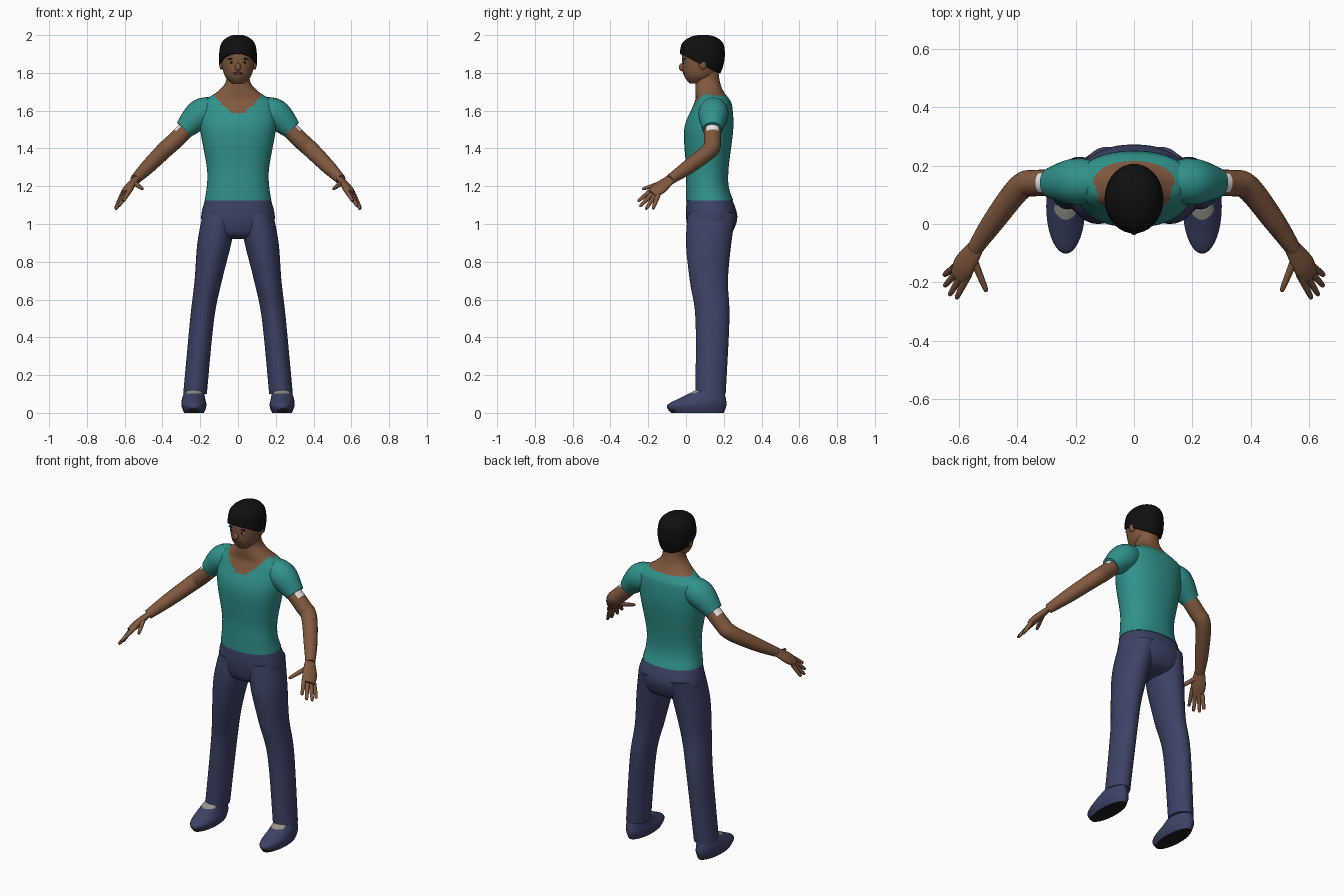
import bpy, bmesh, math
from mathutils import Vector

if "Cube" in bpy.data.objects:
    bpy.data.objects.remove(bpy.data.objects["Cube"], do_unlink=True)


def material(name, *rgb):
    m = bpy.data.materials.new(name)
    m.use_nodes = True
    m.diffuse_color = (*rgb, 1)
    m.node_tree.nodes["Principled BSDF"].inputs["Base Color"].default_value = (*rgb, 1)
    return m


teal = material("teal_shirt", .03, .29, .26)
denim = material("navy_denim", .045, .055, .13)
skin = material("brown_skin", .22, .1, .05)
black = material("black_hair", .005, .005, .005)
sole = material("dark_sole", .014, .012, .012)
white = material("white_band", .9, .9, .9)
lips = material("dark_lips", .1, .04, .03)
grey = material("grey_trim", .3, .3, .26)


def finish(name, bm, mats, rule=None, paired=False):
    """Shade the mesh, colour it by rule and make one object, or a left and right one."""
    bm.normal_update()
    for face in bm.faces:
        face.smooth = True
        if rule:
            face.material_index = rule(face.calc_center_median(), face.normal)
    for edge in bm.edges:
        edge.smooth = edge.calc_face_angle(0) < .9
    for prefix in ("left_", "right_") if paired else ("",):
        if prefix == "right_":
            for v in bm.verts:
                v.co.x *= -1
            bmesh.ops.reverse_faces(bm, faces=bm.faces)
        mesh = bpy.data.meshes.new(prefix + name)
        bm.to_mesh(mesh)
        for m in mats:
            mesh.materials.append(m)
        ob = bpy.data.objects.new(prefix + name, mesh)
        bpy.context.collection.objects.link(ob)
    bm.free()
    return ob


def spline(keys, steps):
    """Smooth curve through tuples of numbers."""
    padded = [keys[0], *keys, keys[-1]]
    out = []
    for i in range(len(keys) - 1):
        for s in range(steps):
            t = s / steps
            out.append([b + t / 2 * (c - a + t * (2 * a - 5 * b + 4 * c - d + t * (3 * (b - c) + d - a)))
                        for a, b, c, d in zip(*padded[i:i + 4])])
    return out + [list(keys[-1])]


def skin_rings(rings, sides, power=1):
    """Bridge rings given as (centre, half axis, half axis) and cap both ends."""
    bm = bmesh.new()
    loops = []
    for centre, u, v in rings:
        loop = []
        for i in range(sides):
            angle = math.tau * i / sides
            c, s = (math.copysign(abs(w) ** power, w) for w in (math.cos(angle), math.sin(angle)))
            loop.append(bm.verts.new(centre + u * c + v * s))
        loops.append(loop)
    for p, q in zip(loops, loops[1:]):
        for i in range(sides):
            bm.faces.new((p[i - 1], p[i], q[i], q[i - 1]))
    bm.faces.new(loops[0])
    bm.faces.new(loops[-1])
    bmesh.ops.recalc_face_normals(bm, faces=bm.faces)
    return bm


def stack(keys, sides=36, steps=6, power=1):
    """Level slices: height, low x, high x, front y, back y."""
    rings = [(Vector((left + right, front + back, z * 2)) / 2, Vector((right - left, 0, 0)) / 2,
              Vector((0, back - front, 0)) / 2) for z, left, right, front, back in spline(keys, steps)]
    return skin_rings(rings, sides, power)


def centred(*keys):
    """Slices symmetric in x: height, half width, front y, back y."""
    return [(z, -half, half, front, back) for z, half, front, back in keys]


def limb(keys, ref=(0, 1, 0), flat=1, sides=24, steps=7):
    """Tube along a path of x, y, z, radius; flat thins it across ref."""
    points = spline(keys, steps)
    places = [Vector(p[:3]) for p in points]
    rings = []
    for i, place in enumerate(places):
        along = places[min(i + 1, len(places) - 1)] - places[max(i - 1, 0)]
        along.normalize()
        thin = along.cross(Vector(ref)).normalized()
        radius = points[i][3]
        rings.append((place, thin.cross(along) * radius, thin * radius * flat))
    return skin_rings(rings, sides)


def blob(name, loc, size, mat, paired=False):
    bm = bmesh.new()
    bmesh.ops.create_uvsphere(bm, u_segments=16, v_segments=10, radius=1)
    bmesh.ops.scale(bm, vec=size, verts=bm.verts)
    bmesh.ops.translate(bm, vec=loc, verts=bm.verts)
    finish(name, bm, [mat], paired=paired)


# Torso and neck: shirt with a scooped neckline
def neckline(centre, normal):
    front_edge = min(1.59 + 6 * centre.x ** 2, 1.685)
    edge = front_edge if centre.y < .13 else 1.68
    return int(centre.z > edge)


torso = centred((1.125, .177, 0, .25), (1.2, .165, 0, .226), (1.3, .165, 0, .226),
                (1.5, .2, -.01, .25), (1.62, .2, .035, .245), (1.66, .17, .05, .23),
                (1.7, .11, .05, .2), (1.75, .066, .05, .18), (1.82, .06, .05, .17))
finish("torso", stack(torso, 72, power=.9), [teal, skin], neckline)

# Sleeves
sleeve = [(.12, .145, 1.61, .065), (.2, .145, 1.58, .08), (.285, .14, 1.5, .053)]
finish("sleeve", limb(sleeve), [teal], paired=True)


# Arms, with a white patch below the sleeve
def band(centre, normal):
    outer = centre.x + centre.z > 1.81
    return int(outer and 1.5 < centre.z < 1.55 and abs(centre.y - .14) < .03)


arm = [(.23, .14, 1.545, .045), (.335, .14, 1.44, .045), (.39, .125, 1.39, .044),
       (.48, .01, 1.3, .038), (.545, -.085, 1.235, .027)]
finish("arm", limb(arm), [skin, white], band, True)

# Hands: fingers fan out from the knuckles along the palm's own axes
across = Vector((.74, .37, -.57))
along = Vector((.27, -.8, -.53))
palm_up = along.cross(across)
knuckle = Vector((.59, -.16, 1.17))
palm = [(.54, -.08, 1.24, .03), (.58, -.14, 1.19, .043), (.6, -.18, 1.16, .034)]
finish("palm", limb(palm, across, flat=.5), [skin], paired=True)


def finger(name, base, tip):
    path = [(*base.lerp(tip, t), radius) for t, radius in ((0, .014), (.9, .009), (1, .002))]
    finish(name, limb(path, across, sides=12, steps=4), [skin], paired=True)


lengths = {"index_finger": .11, "middle_finger": .115, "ring_finger": .095, "little_finger": .06}
for i, (name, length) in enumerate(lengths.items()):
    base = knuckle + across * .021 * (i - 1.5)
    spread = across * .015 * min(i + 1, 3) - palm_up * .007 * i
    finger(name, base, base + along * length + spread)
finger("thumb", Vector((.55, -.12, 1.22)), Vector((.505, -.23, 1.185)))

# Trousers: seat and two legs
seat = centred((1.14, .17, .005, .24), (1.04, .195, 0, .272), (.95, .17, .02, .24), (.92, .08, .07, .18))
finish("trouser_seat", stack(seat, 48, power=.9), [denim])
leg = [(1.06, .005, .185, .01, .264), (.9, .035, .215, 0, .24), (.7, .085, .23, .02, .222),
       (.5, .126, .253, .05, .23), (.1, .165, .29, .05, .21)]
finish("trouser_leg", stack(leg), [denim], paired=True)


# Shoes with dark soles and a pale lace edge
def shoe_colour(centre, normal):
    if normal.z < -.5:
        return 1
    return 2 if centre.z > .1 and centre.y < .06 else 0


shoe = [(0, .18, .285, -.08, .2), (.04, .167, .3, -.1, .214), (.08, .175, .295, -.03, .21),
        (.12, .18, .28, .05, .2)]
finish("shoe", stack(shoe), [denim, sole, grey], shoe_colour, True)

# Head and face
head = centred((1.743, .03, .02, .1), (1.785, .07, -.01, .16), (1.86, .088, -.02, .19),
               (1.94, .082, -.015, .19), (1.975, .055, .02, .16), (1.99, .02, .07, .11))
finish("head", stack(head), [skin])
blob("nose", (0, -.02, 1.83), (.015, .018, .022), skin)
blob("mouth", (0, -.01, 1.797), (.027, .007, .006), lips)
blob("ear", (.088, .09, 1.85), (.012, .023, .033), skin, True)
blob("eye", (.036, -.007, 1.855), (.014, .006, .006), white, True)
blob("iris", (.036, -.01, 1.855), (.008, .005, .006), black, True)
blob("eyebrow", (.037, -.008, 1.874), (.02, .007, .004), black, True)

# Hair: the head's own shape grown outward, cut along a line from forehead to nape
hair = stack(head)
hair.normal_update()
for v in hair.verts:
    v.co += v.normal * .012
bmesh.ops.bisect_plane(hair, geom=hair.verts[:] + hair.edges[:] + hair.faces[:],
                       plane_co=(0, -.03, 1.9), plane_no=(0, 1, 2), clear_inner=True)
shell = finish("hair", hair, [black]).modifiers.new("thickness", "SOLIDIFY")
shell.thickness = .012
shell.offset = -1
